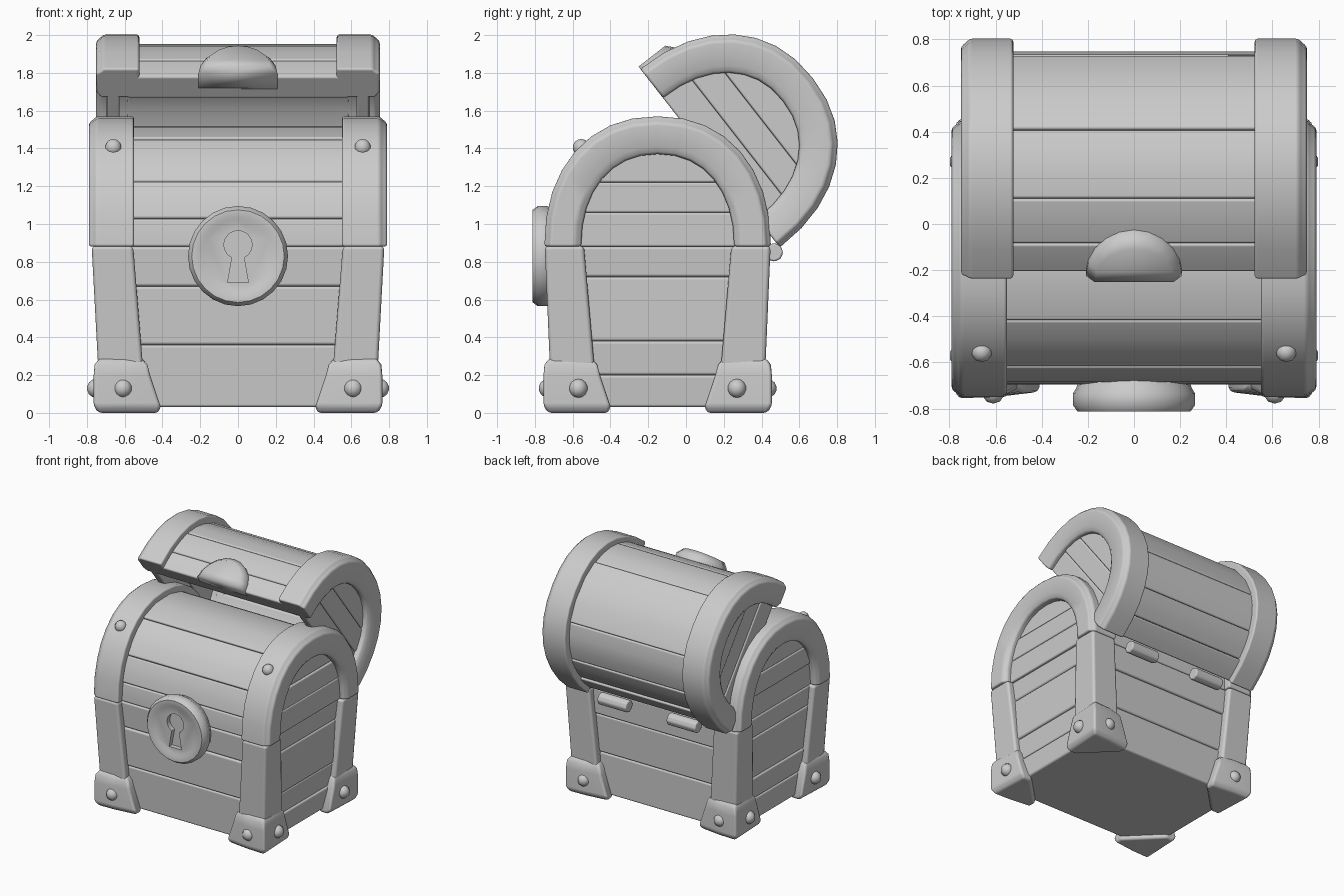
import bpy, bmesh, random
from math import sin, cos, pi, radians
from mathutils import Matrix, Vector

if "Cube" in bpy.data.objects:
    bpy.data.objects.remove(bpy.data.objects["Cube"])

random.seed(4)
YC = -0.15      # chest centre in y
ZL = 0.88       # lid seam height


def loft(name, loops, bevel=0.015, M=None):
    """Skin equal-length loops of points, cap both ends, soften the edges."""
    bm = bmesh.new()
    rows = [[bm.verts.new(M @ Vector(p) if M else p) for p in lp] for lp in loops]
    n = len(rows[0])
    for r0, r1 in zip(rows, rows[1:]):
        for i in range(n):
            j = (i + 1) % n
            bm.faces.new((r0[i], r0[j], r1[j], r1[i]))
    bm.faces.new(rows[0])
    bm.faces.new(rows[-1])
    bmesh.ops.recalc_face_normals(bm, faces=bm.faces)
    for f in bm.faces:
        f.smooth = True
    me = bpy.data.meshes.new(name)
    bm.to_mesh(me)
    bm.free()
    ob = bpy.data.objects.new(name, me)
    bpy.context.collection.objects.link(ob)
    if bevel:
        m = ob.modifiers.new("soft_edges", 'BEVEL')
        m.width, m.segments = bevel, 2
        m.limit_method, m.angle_limit = 'ANGLE', radians(35)
        m.harden_normals = True
    return ob


def rect(x0, x1, y0, y1, z):
    return [(x0, y0, z), (x1, y0, z), (x1, y1, z), (x0, y1, z)]


def jit(s=0.008):
    return random.uniform(-s, s)


def rivet(name, loc, r=0.045):
    bm = bmesh.new()
    bmesh.ops.create_uvsphere(bm, u_segments=10, v_segments=7, radius=r,
                              matrix=Matrix.Translation(loc))
    for f in bm.faces:
        f.smooth = True
    me = bpy.data.meshes.new(name)
    bm.to_mesh(me)
    bm.free()
    bpy.context.collection.objects.link(bpy.data.objects.new(name, me))


def arch(f, a, b):
    """Point on the squarish lid arch, f running 0 (front) to 1 (back)."""
    c, s, e = cos(pi * f), max(0, sin(pi * f)), 2 / 2.2
    y = abs(c) ** e * (1 if c > 0 else -1)
    return YC - a * y, ZL + b * s ** e


def arch_half_width(z, a, b):
    return a * max(0.0, 1 - ((z - ZL) / b) ** 2.2) ** (1 / 2.2)


def lid(tag, M):
    # curved planks
    cuts = [0, 0.066, 0.174, 0.35, 0.62, 0.8, 0.92, 1]
    for f0, f1 in zip(cuts, cuts[1:]):
        d0, d1 = jit(), jit()
        loops = []
        for k in range(4):
            f = f0 + (f1 - f0) * k / 3
            d = d0 + (d1 - d0) * k / 3
            yo, zo = arch(f, 0.55 + d, 0.635 + d)
            yi, zi = arch(f, 0.40, 0.49)
            loops.append([(-0.62, yo, zo), (0.62, yo, zo), (0.62, yi, zi), (-0.62, yi, zi)])
        loft(tag + "_lid_plank", loops, 0.014, M)
    for s in (-1, 1):
        # metal rim with a stepped outer side
        section = [(0.55, 0.6, 0.69), (0.75, 0.6, 0.69), (0.765, 0.585, 0.675),
                   (0.79, 0.57, 0.655), (0.79, 0.44, 0.53), (0.765, 0.405, 0.49),
                   (0.55, 0.405, 0.49)]
        loft(tag + "_lid_rim",
             [[(s * x, *arch(k / 16, a, b)) for x, a, b in section] for k in range(17)],
             0.014, M)
        # end wall planks
        zs = [0.88, 1.06, 1.22, 1.43]
        for z0, z1 in zip(zs, zs[1:]):
            x1 = 0.73 + jit()
            loops = []
            for x in (0.66, x1):
                side = [(arch_half_width(z0 + (z1 - z0) * k / 3, 0.48, 0.57),
                         z0 + (z1 - z0) * k / 3) for k in range(4)]
                loops.append([(s * x, YC - w, z) for w, z in side] +
                             [(s * x, YC + w, z) for w, z in reversed(side)])
            loft(tag + "_lid_end_plank", loops, 0.012, M)


# closed lid and raised lid, swung on the rear hinge
lid("closed", Matrix.Identity(4))
pivot = Vector((0, 0.48, ZL))
SWING = (Matrix.Translation(pivot + Vector((0, 0.035, -0.028)))
         @ Matrix.Rotation(radians(-52), 4, 'X')
         @ Matrix.Translation(-pivot) @ Matrix.Diagonal((0.95, 1, 1, 1)))
lid("open", SWING)

# hasp tab on the raised lid
loft("open_lid_tab",
     [[(r * cos(pi * k / 10), y, ZL + r * sin(pi * k / 10)) for k in range(11)]
      for r, y in ((0.22, -0.6), (0.22, -0.72), (0.18, -0.765))], 0, SWING)


# body planks, leaning outward towards the top
def lean(z):
    return 0.045 * (z / ZL - 1)


def body_planks(name, cuts, make):
    for z0, z1 in zip(cuts, cuts[1:]):
        loft(name, [make(z, lean(z) + jit(0.01)) for z in (z0, z1)], 0.016)


for s in (-1, 1):
    body_planks("front_plank" if s < 0 else "back_plank", [0.03, 0.36, 0.67, 0.88],
                lambda z, d: rect(-0.62, 0.62, YC + s * 0.44, YC + s * (0.55 + d), z))
    body_planks("side_plank", [0.03, 0.2, 0.38, 0.72, 0.88],
                lambda z, d: rect(s * 0.6, s * (0.73 + d), YC - 0.48, YC + 0.48, z))
loft("floor", [rect(-0.66, 0.66, YC - 0.5, YC + 0.5, z) for z in (0.03, 0.1)])

for sx in (-1, 1):
    for sy in (-1, 1):
        # corner post
        loft("corner_post",
             [rect(sx * (0.555 - 1.5 * d), sx * (0.775 - d), YC + sy * (0.39 - 1.6 * d),
                   YC + sy * (0.598 - 0.8 * d), z) for z, d in ((0.05, 0.045), (0.885, 0))],
             0.022)
        # corner foot: chamfered inside, narrowing towards the top
        loops = []
        for z, o, i in ((0, 0.025, 0.01), (0.035, 0, 0), (0.2, 0, 0.055), (0.255, 0.005, 0.07),
                        (0.29, 0.03, 0.1)):
            plan = [(0.765 - o, 0.605 - o), (0.6, 0.6 - o), (0.41 + i, 0.578 - o),
                    (0.41 + i, 0.5), (0.66, 0.25 + i), (0.75 - o, 0.25 + i)]
            loops.append([(sx * x, YC + sy * y, z) for x, y in plan])
        loft("corner_foot", loops, 0.018)
        rivet("foot_rivet", (sx * 0.61, YC + sy * 0.58, 0.13), 0.05)
        rivet("foot_rivet", (sx * 0.752, YC + sy * 0.42, 0.13), 0.05)
    # rim rivets on the front of the closed lid
    rivet("rim_rivet", (sx * 0.66, YC - 0.405, 1.405))

# hinge barrels
for sx in (-1, 1):
    loft("hinge", [[(sx * 0.31 + x, 0.465 + 0.05 * cos(k * pi / 4), 0.85 + 0.05 * sin(k * pi / 4))
                    for k in range(8)] for x in (-0.13, 0.13)], 0.012)


# round lock plate with a keyhole
def ring(r, y, n=24):
    return [(r * cos(2 * pi * k / n), y, 0.83 + r * sin(2 * pi * k / n)) for k in range(n)]


lock = loft("lock_plate", [ring(r, y) for r, y in (
    (0.22, -0.62), (0.25, -0.71), (0.265, -0.735), (0.265, -0.785), (0.245, -0.812),
    (0.21, -0.812), (0.19, -0.802))], 0)


def keyhole(r, y):
    arc = [radians(-65 + 310 * k / 14) for k in range(15)]
    return ([(r * cos(t), y, 0.89 + r * sin(t)) for t in arc] +
            [(-0.055, y, 0.69), (0.055, y, 0.69)])


cutter = loft("keyhole_cutter", [keyhole(0.075, y) for y in (-0.9, -0.765)], 0)
cutter.hide_render = True
cut = lock.modifiers.new("keyhole", 'BOOLEAN')
cut.operation, cut.object, cut.solver = 'DIFFERENCE', cutter, 'EXACT'
bpy.context.view_layer.objects.active = lock
lock.select_set(True)
bpy.ops.object.modifier_apply(modifier=cut.name)
bpy.data.objects.remove(cutter)
bpy.ops.object.shade_smooth_by_angle(angle=radians(40))
